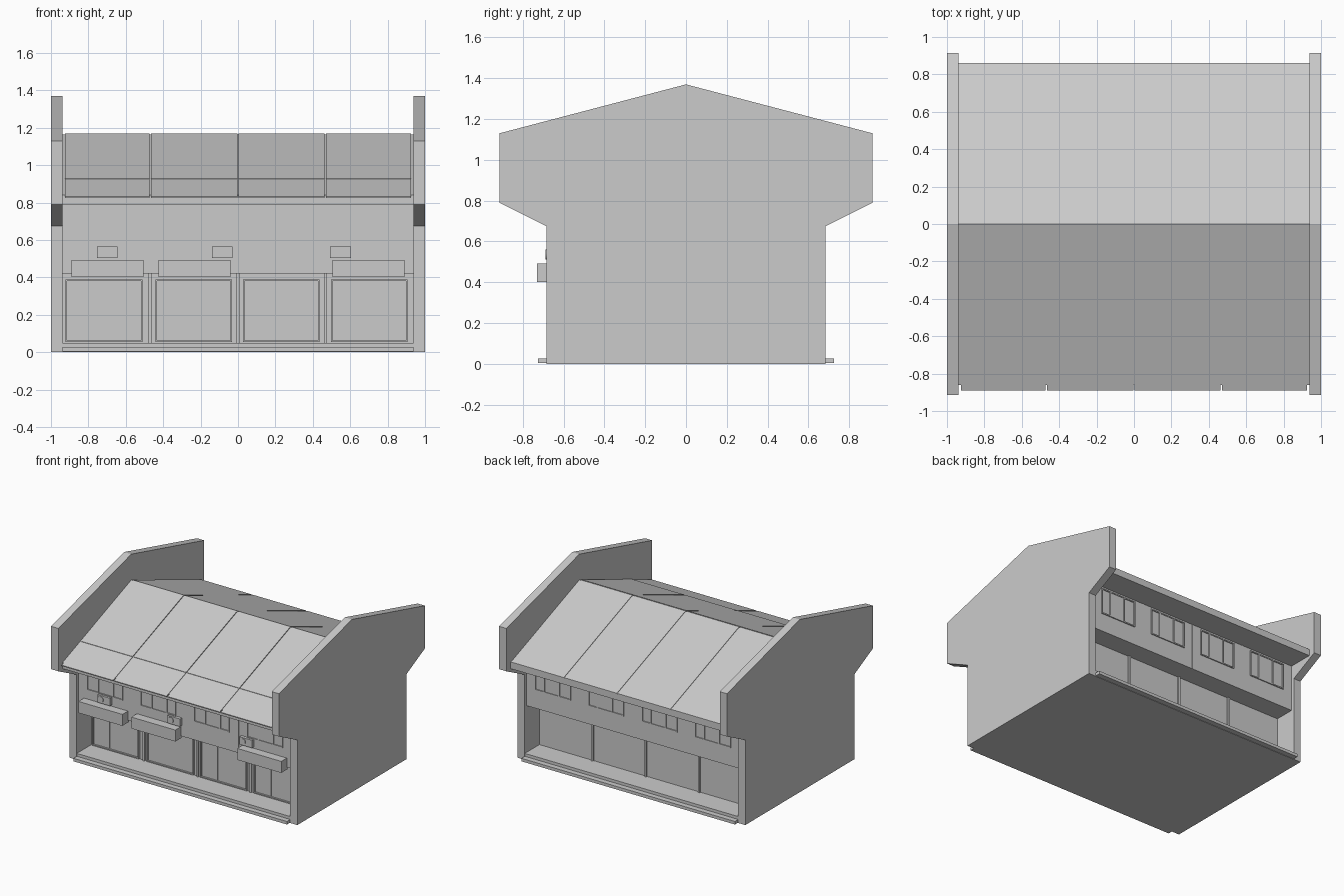
import bpy, bmesh, math
from mathutils import Vector

if "Cube" in bpy.data.objects:
    bpy.data.objects.remove(bpy.data.objects["Cube"])


def mesh_obj(name, verts, faces):
    me = bpy.data.meshes.new(name)
    me.from_pydata(verts, [], faces)
    bm = bmesh.new()
    bm.from_mesh(me)
    bmesh.ops.recalc_face_normals(bm, faces=bm.faces)
    bm.to_mesh(me)
    bm.free()
    ob = bpy.data.objects.new(name, me)
    bpy.context.collection.objects.link(ob)
    return ob


def extrude_x(name, profile, x0, x1):
    """Closed (y, z) profile swept from x0 to x1."""
    n = len(profile)
    v = [(x, y, z) for x in (x0, x1) for y, z in profile]
    f = [list(range(n)), list(range(n, 2 * n))]
    f += [[i, (i + 1) % n, n + (i + 1) % n, n + i] for i in range(n)]
    return mesh_obj(name, v, f)


def box(name, x0, x1, y0, y1, z0, z1):
    return extrude_x(name, [(y0, z0), (y1, z0), (y1, z1), (y0, z1)], x0, x1)


def frame(name, x0, x1, z0, z1, y0, y1, t):
    """Rectangular ring made of four bars, joined into one mesh."""
    o = [(x0, z0), (x1, z0), (x1, z1), (x0, z1)]
    i = [(x0 + t, z0 + t), (x1 - t, z0 + t), (x1 - t, z1 - t), (x0 + t, z1 - t)]
    v = [(x, y, z) for y in (y0, y1) for ring in (o, i) for x, z in ring]
    f = []
    for a in range(4):
        b = (a + 1) % 4
        f += [[a, b, 4 + b, 4 + a], [8 + a, 8 + b, 12 + b, 12 + a],
              [a, b, 8 + b, 8 + a], [4 + a, 4 + b, 12 + b, 12 + a]]
    return mesh_obj(name, v, f)


W = 0.937          # half width between the gable walls
UP, LOW = 0.66, 0.50   # upper wall and recessed ground-floor wall depth
SEAMS = (-0.47, 0.0, 0.467)


def roof_z(y):
    return 1.165 - 0.378 * abs(y)


# Gable end walls
half = [(0.685, 0), (0.685, 0.675), (0.915, 0.79), (0.915, 1.13)]
gable = half + [(0, 1.37)] + [(-y, z) for y, z in reversed(half)]
for side, x0, x1 in (("left", -1, -W), ("right", W, 1)):
    extrude_x(side + "_gable_wall", gable, x0, x1)

# Plinth and floor slab
box("plinth", -W, W, -0.725, 0.725, 0.003, 0.027)
box("floor_slab", -W, W, -0.683, 0.683, 0.0, 0.05)

# Building core: recessed ground floor, overhanging upper floor
core = [(LOW, 0.04), (LOW, 0.42), (UP, 0.42), (UP, 0.80)]
extrude_x("building_core", core + [(-y, z) for y, z in reversed(core)], -W, W)

# Roof with flat soffit
roof = [(0.86, 0.79), (0.86, roof_z(0.86)), (0, roof_z(0)),
        (-0.86, roof_z(0.86)), (-0.86, 0.79)]
extrude_x("roof", roof, -W, W)

# Roof sheets, one per house, with a thinner overlay on the front slope
edges = (-W + 0.008,) + SEAMS + (W - 0.008,)
for k in range(4):
    a, b = edges[k] + 0.004, edges[k + 1] - 0.004
    for name, y0, y1, lift in (("front_roof_sheet", 0, -0.89, 0.004),
                               ("front_roof_overlay", -0.01, -0.645, 0.007),
                               ("back_roof_sheet", 0, 0.86, 0.004)):
        extrude_x(name, [(y0, roof_z(y0) - 0.003), (y1, roof_z(y1) - 0.003),
                         (y1, roof_z(y1) + lift), (y0, roof_z(y0) + lift)], a, b)

# Wall dividers between houses, front and back
for s in (-1, 1):
    for x in SEAMS:
        for name, y, z0, z1, w in (("upper_divider", UP, 0.42, 0.79, 0.003),
                                   ("ground_divider", LOW, 0.05, 0.42, 0.008)):
            d = 0.003 if z0 > 0.4 else 0.012
            box(name, x - w, x + w, *sorted((s * (y - 0.01), s * (y + d))), z0, z1)

# Windows, front and back
for s in (-1, 1):
    for cx in (-0.705, -0.237, 0.232, 0.70):
        c = cx if s < 0 else -cx
        y0, y1 = sorted((s * (UP - 0.005), s * (UP + 0.008)))
        frame("window_frame", c - 0.157, c + 0.157, 0.565, 0.775, y0, y1, 0.009)
        for dx in (-0.055, 0.075):
            box("window_mullion", c + dx - 0.005, c + dx + 0.005, y0, y1, 0.572, 0.768)
        box("window_pane", c - 0.05, c + 0.07,
            *sorted((s * (UP - 0.005), s * (UP + 0.003))), 0.574, 0.766)

# Shop fronts: frame, recessed shutter and side door
for cx in (-0.716, -0.236, 0.232, 0.702):
    frame("shop_frame", cx - 0.205, cx + 0.205, 0.055, 0.388, -LOW - 0.016, -LOW + 0.01, 0.008)
    box("shop_shutter", cx - 0.195, cx + 0.195, -LOW - 0.005, -LOW + 0.01, 0.064, 0.38)
    box("shop_side_door", cx - 0.185, cx - 0.055, -LOW - 0.009, -LOW, 0.07, 0.378)

# Sign boxes
for x0 in (-0.89, -0.425, 0.505):
    box("sign_box", x0, x0 + 0.386, -0.73, -UP + 0.01, 0.402, 0.493)

# Air conditioners with round fan grille
for x0 in (-0.755, -0.14, 0.493):
    box("air_conditioner", x0, x0 + 0.11, -0.685, -UP + 0.01, 0.505, 0.566)
    bpy.ops.mesh.primitive_cylinder_add(vertices=16, radius=0.024, depth=0.012,
                                        location=(x0 + 0.03, -0.684, 0.536),
                                        rotation=(math.pi / 2, 0, 0))
    bpy.context.object.name = "air_conditioner_fan"
